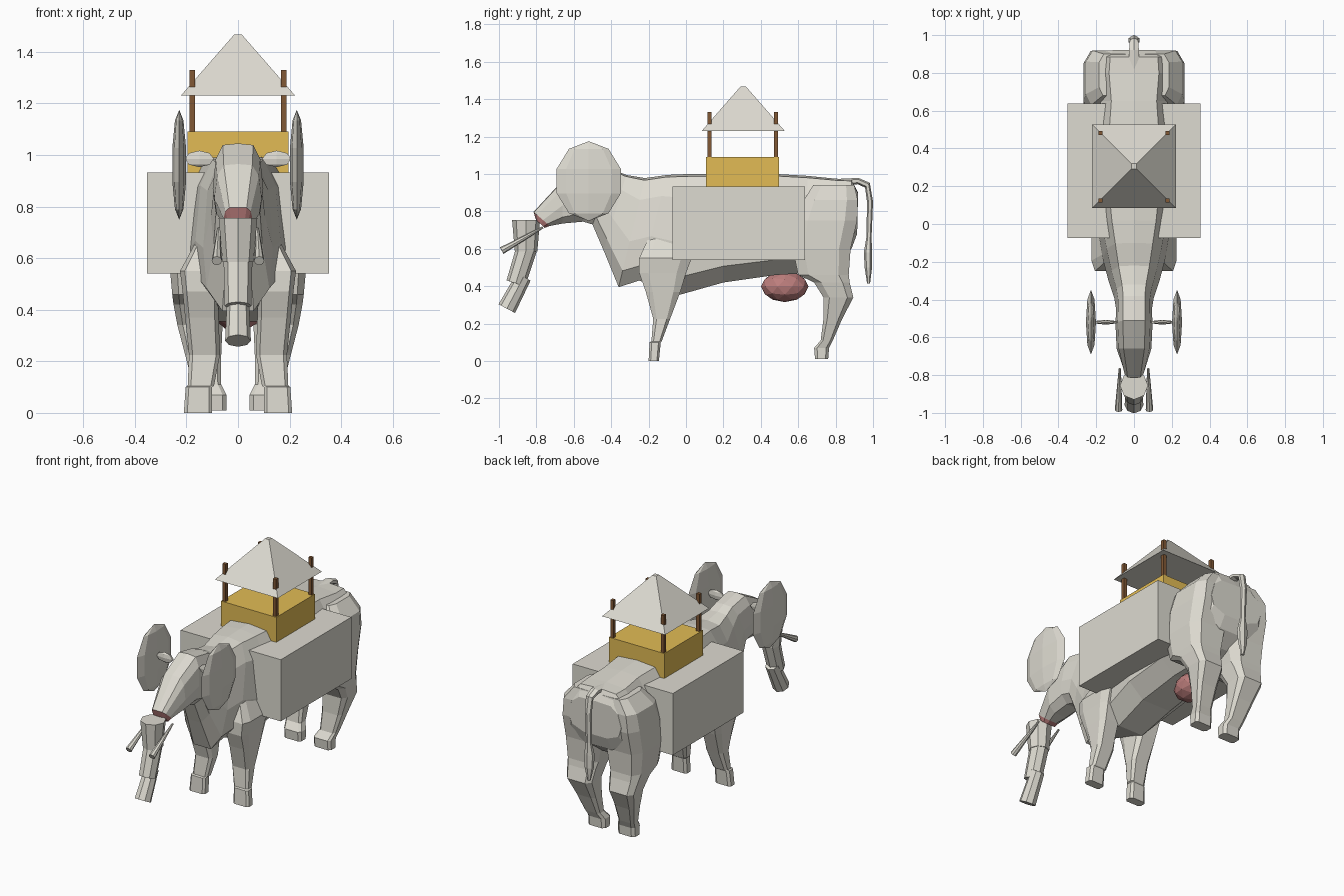
import bpy, bmesh, math
from mathutils import Vector, Matrix


def material(name, rgb):
    m = bpy.data.materials.new(name)
    m.diffuse_color = (*rgb, 1)
    return m


GREY = material("warm grey", (0.725, 0.705, 0.635))
GOLD = material("ochre gold", (0.76, 0.50, 0.09))
WOOD = material("brown wood", (0.22, 0.098, 0.036))
PINK = material("dusty pink", (0.51, 0.21, 0.205))


def finish(name, bm, *mats):
    bmesh.ops.recalc_face_normals(bm, faces=bm.faces[:])
    me = bpy.data.meshes.new(name)
    bm.to_mesh(me)
    bm.free()
    for m in mats:
        me.materials.append(m)
    ob = bpy.data.objects.new(name, me)
    bpy.context.collection.objects.link(ob)
    return ob


def loft(name, rings, mats, pink_bands=()):
    """Skin a list of equal-length point rings and cap both ends."""
    bm = bmesh.new()
    rows = [[bm.verts.new(p) for p in r] for r in rings]
    n = len(rows[0])
    for k in range(len(rows) - 1):
        for i in range(n):
            j = (i + 1) % n
            f = bm.faces.new((rows[k][i], rows[k][j], rows[k + 1][j], rows[k + 1][i]))
            f.material_index = 1 if k in pink_bands else 0
    cap = bm.faces.new(rows[0])
    cap.material_index = 1 if 0 in pink_bands else 0
    bm.faces.new(rows[-1])
    return finish(name, bm, *mats)


def box(name, lo, hi, mat):
    lo, hi = Vector(lo), Vector(hi)
    bm = bmesh.new()
    bmesh.ops.create_cube(bm, size=1)
    for v in bm.verts:
        v.co = (lo + hi) / 2 + v.co * (hi - lo)
    return finish(name, bm, mat)


def rod(name, a, b, r1, r2, sides, mat):
    a, b = Vector(a), Vector(b)
    d = b - a
    bm = bmesh.new()
    rot = d.to_track_quat('Z', 'Y').to_matrix().to_4x4()
    bmesh.ops.create_cone(bm, cap_ends=True, segments=sides, radius1=r1, radius2=r2,
                          depth=d.length, matrix=Matrix.Translation((a + b) / 2) @ rot)
    return finish(name, bm, mat)


def ball(name, centre, size, u, v, mat):
    bm = bmesh.new()
    bmesh.ops.create_uvsphere(bm, u_segments=u, v_segments=v, radius=1,
                              matrix=Matrix.Translation(centre) @ Matrix.Diagonal((*size, 1)))
    return finish(name, bm, mat)


# Body, neck and head: (bottom y, bottom z, top y, top z, half width)
body = [
    (-0.755, 0.712, -0.802, 0.755, 0.046), (-0.728, 0.722, -0.815, 0.797, 0.056),
    (-0.66, 0.735, -0.66, 0.965, 0.092), (-0.55, 0.745, -0.51, 1.045, 0.098),
    (-0.50, 0.73, -0.38, 1.02, 0.095), (-0.44, 0.59, -0.32, 0.995, 0.105),
    (-0.36, 0.395, -0.22, 0.978, 0.135), (-0.25, 0.43, -0.10, 0.995, 0.165),
    (-0.03, 0.355, 0.02, 1.0, 0.195), (0.20, 0.42, 0.20, 1.0, 0.225),
    (0.48, 0.46, 0.48, 1.0, 0.22), (0.65, 0.47, 0.65, 0.99, 0.20),
    (0.80, 0.53, 0.80, 0.975, 0.22), (0.885, 0.60, 0.885, 0.97, 0.21),
    (0.915, 0.68, 0.92, 0.90, 0.185),
]
half = [(0, 1), (0.6, 0.98), (0.88, 0.80), (1, 0.42), (0.9, 0.15), (0.45, 0)]
outline = half + [(0, 0)] + [(-x, t) for x, t in reversed(half[1:])]
rings = [[(x * w, yb + (yt - yb) * t, zb + (zt - zb) * t) for x, t in outline]
         for yb, zb, yt, zt, w in body]
loft("body", rings, (GREY, PINK), pink_bands=(0,))

# Legs: (height, inner x, outer x, front y, back y)
front_leg = [
    (0.0, 0.10, 0.21, -0.20, -0.145), (0.10, 0.10, 0.203, -0.195, -0.135),
    (0.105, 0.093, 0.195, -0.185, -0.13), (0.225, 0.07, 0.19, -0.175, -0.085),
    (0.37, 0.075, 0.205, -0.215, -0.03), (0.47, 0.075, 0.215, -0.25, 0.0),
    (0.55, 0.07, 0.225, -0.25, 0.03), (0.66, 0.06, 0.165, -0.20, 0.0),
]
rear_leg = [
    (0.01, 0.045, 0.165, 0.69, 0.76), (0.07, 0.045, 0.165, 0.685, 0.765),
    (0.11, 0.065, 0.175, 0.72, 0.785), (0.225, 0.065, 0.205, 0.735, 0.835),
    (0.34, 0.06, 0.235, 0.735, 0.895), (0.42, 0.05, 0.25, 0.685, 0.875),
    (0.46, 0.045, 0.255, 0.60, 0.87), (0.60, 0.02, 0.268, 0.57, 0.88),
    (0.75, 0.015, 0.268, 0.585, 0.915), (0.86, 0.015, 0.255, 0.63, 0.918),
    (0.94, 0.015, 0.185, 0.68, 0.90),
]
corners = [(0.12, 0), (0.88, 0), (1, 0.2), (1, 0.8), (0.85, 1), (0.15, 1), (0, 0.8), (0, 0.2)]
for side, s in (("left", -1), ("right", 1)):
    for part, table in (("front_leg", front_leg), ("rear_leg", rear_leg)):
        rings = [[(s * (a + (b - a) * u), c + (d - c) * v, z) for u, v in corners]
                 for z, a, b, c, d in table]
        loft(f"{side}_{part}", rings, (GREY,))
    # Large disc ears, the small leaf ears joining them, and tusks
    ball(f"{side}_ear_disc", (s * 0.228, -0.52, 0.962), (0.028, 0.18, 0.213), 8, 5, GREY)
    ball(f"{side}_small_ear", (s * 0.15, -0.52, 0.985), (0.065, 0.013, 0.032), 6, 4, GREY)
    rod(f"{side}_tusk", (s * 0.075, -0.765, 0.715), (s * 0.082, -0.985, 0.59),
        0.006, 0.02, 8, GREY)

# Trunk in three separate segments
rod("trunk_upper", (0, -0.855, 0.585), (0, -0.855, 0.755), 0.06, 0.075, 8, GREY)
rod("trunk_middle", (0, -0.852, 0.60), (0, -0.91, 0.415), 0.056, 0.052, 8, GREY)
rod("trunk_tip", (0, -0.868, 0.45), (0, -0.958, 0.28), 0.042, 0.05, 8, GREY)

# Udder
bm = bmesh.new()
bmesh.ops.create_icosphere(bm, subdivisions=2, radius=1,
                           matrix=Matrix.Translation((0, 0.528, 0.398))
                           @ Matrix.Diagonal((0.098, 0.127, 0.083, 1)))
finish("udder", bm, PINK)

# Tail: (y, z, half width, half depth, tilt of the ring in degrees)
tail = [
    (0.82, 0.957, 0.034, 0.017, 90), (0.92, 0.962, 0.03, 0.017, 85),
    (0.97, 0.94, 0.025, 0.018, 45), (0.984, 0.85, 0.022, 0.016, 5),
    (0.978, 0.66, 0.018, 0.014, 0), (0.973, 0.58, 0.034, 0.022, 0),
    (0.975, 0.50, 0.03, 0.02, 0), (0.976, 0.415, 0.010, 0.008, 0),
]
rings = []
for y, z, w, d, tilt in tail:
    t = math.radians(tilt)
    rings.append([(w * math.cos(a), y + d * math.sin(a) * math.cos(t),
                   z + d * math.sin(a) * math.sin(t))
                  for a in (math.tau * (i + 0.5) / 6 for i in range(6))])
loft("tail", rings, (GREY,))

# Saddle load and the canopied seat on top
box("saddle_box", (-0.353, -0.073, 0.54), (0.353, 0.637, 0.933), GREY)
box("seat_base", (-0.195, 0.107, 0.90), (0.195, 0.497, 1.092), GOLD)
for sx in (-1, 1):
    for sy in (-1, 1):
        x, y = sx * 0.178, 0.303 + sy * 0.178
        box("canopy_post", (x - 0.011, y - 0.011, 1.05), (x + 0.011, y + 0.011, 1.33), WOOD)
loft("canopy_roof",
     [[(sx * r, 0.306 + sy * r, z) for sx, sy in ((-1, -1), (1, -1), (1, 1), (-1, 1))]
      for r, z in ((0.222, 1.23), (0.014, 1.468))], (GREY,))
